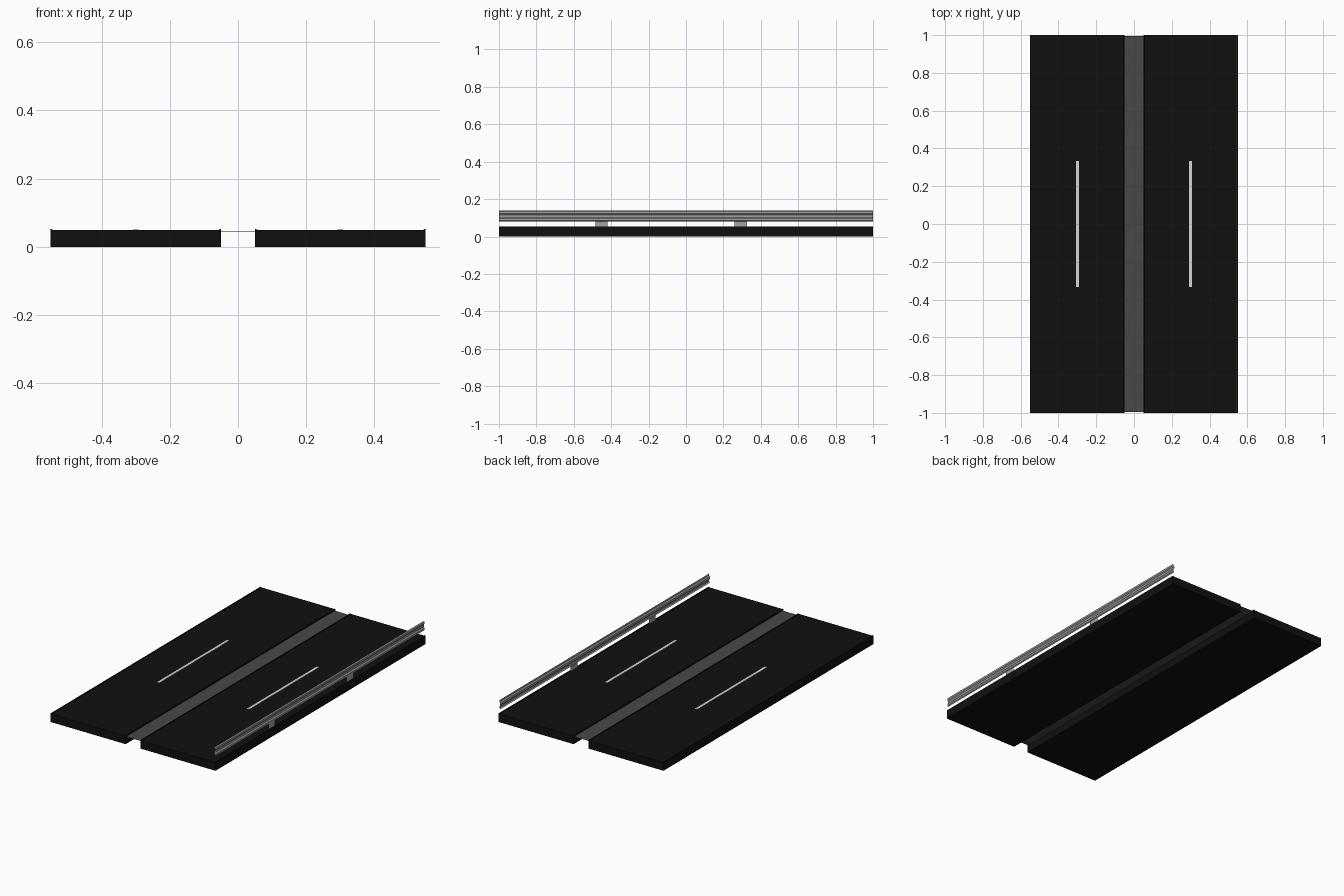
import bpy, bmesh, random

if "Cube" in bpy.data.objects:
    bpy.data.objects.remove(bpy.data.objects["Cube"])

random.seed(4)


def material(name, rgb):
    m = bpy.data.materials.new(name)
    m.diffuse_color = (*rgb, 1)
    m.use_nodes = True
    m.node_tree.nodes["Principled BSDF"].inputs["Base Color"].default_value = m.diffuse_color
    return m


asphalt = material("asphalt black", (0.005, 0.005, 0.005))
gravel = material("median grey", (0.065, 0.065, 0.065))
paint = material("lane paint", (0.68, 0.68, 0.64))
steel = material("rail steel", (0.36, 0.36, 0.36))


def make(name, verts, faces, mat):
    me = bpy.data.meshes.new(name)
    me.from_pydata(verts, [], faces)
    me.materials.append(mat)
    ob = bpy.data.objects.new(name, me)
    bpy.context.collection.objects.link(ob)
    return ob


def extrude_y(name, profile, y0, y1, mat, closed):
    """Sweep an x/z profile along y, capped when closed."""
    n = len(profile)
    verts = [(x, y, z) for y in (y0, y1) for x, z in profile]
    faces = [(i, (i + 1) % n, n + (i + 1) % n, n + i)
             for i in range(n if closed else n - 1)]
    if closed:
        faces += [tuple(reversed(range(n))), tuple(range(n, 2 * n))]
    ob = make(name, verts, faces, mat)
    if closed:
        bm = bmesh.new()
        bm.from_mesh(ob.data)
        bmesh.ops.recalc_face_normals(bm, faces=bm.faces)
        bm.to_mesh(ob.data)
        bm.free()
    return ob


for side, label in ((-1, "left"), (1, "right")):
    # carriageway slab with a small raised lip along both edges
    slab = [(0.05, 0), (0.55, 0), (0.55, 0.053), (0.546, 0.053),
            (0.544, 0.05), (0.056, 0.05), (0.054, 0.053), (0.05, 0.053)]
    extrude_y(label + "_carriageway", [(side * x, z) for x, z in slab],
              -1, 1, asphalt, True)
    # painted lane dash
    c = side * 0.3
    dash = [(c - 0.0075, 0.0495), (c + 0.0075, 0.0495),
            (c + 0.0075, 0.051), (c - 0.0075, 0.051)]
    extrude_y(label + "_lane_dash", dash, -0.333, 0.333, paint, True)

# thin, slightly uneven median sheet
nx, ny = 6, 40
verts = [(-0.05 + 0.1 * i / nx, -0.995 + 1.99 * j / ny,
          0.044 + random.uniform(-0.001, 0.001))
         for j in range(ny + 1) for i in range(nx + 1)]
faces = [(a, a + 1, a + nx + 2, a + nx + 1)
         for j in range(ny) for i in range(nx) for a in [j * (nx + 1) + i]]
make("median", verts, faces, gravel)

# corrugated guard rail, a single sheet
rail = [(0.540, 0.080), (0.546, 0.085), (0.546, 0.096), (0.540, 0.103),
        (0.540, 0.115), (0.546, 0.122), (0.546, 0.133), (0.540, 0.138)]
extrude_y("guard_rail", rail, -1, 1, steel, False)

# flat posts under the rail
for k, y in enumerate((-0.452, 0.292)):
    w = 0.033
    make("rail_post_%d" % (k + 1),
         [(0.542, y - w, 0.05), (0.542, y + w, 0.05),
          (0.542, y + w, 0.09), (0.542, y - w, 0.09)],
         [(0, 1, 2, 3)], steel)
